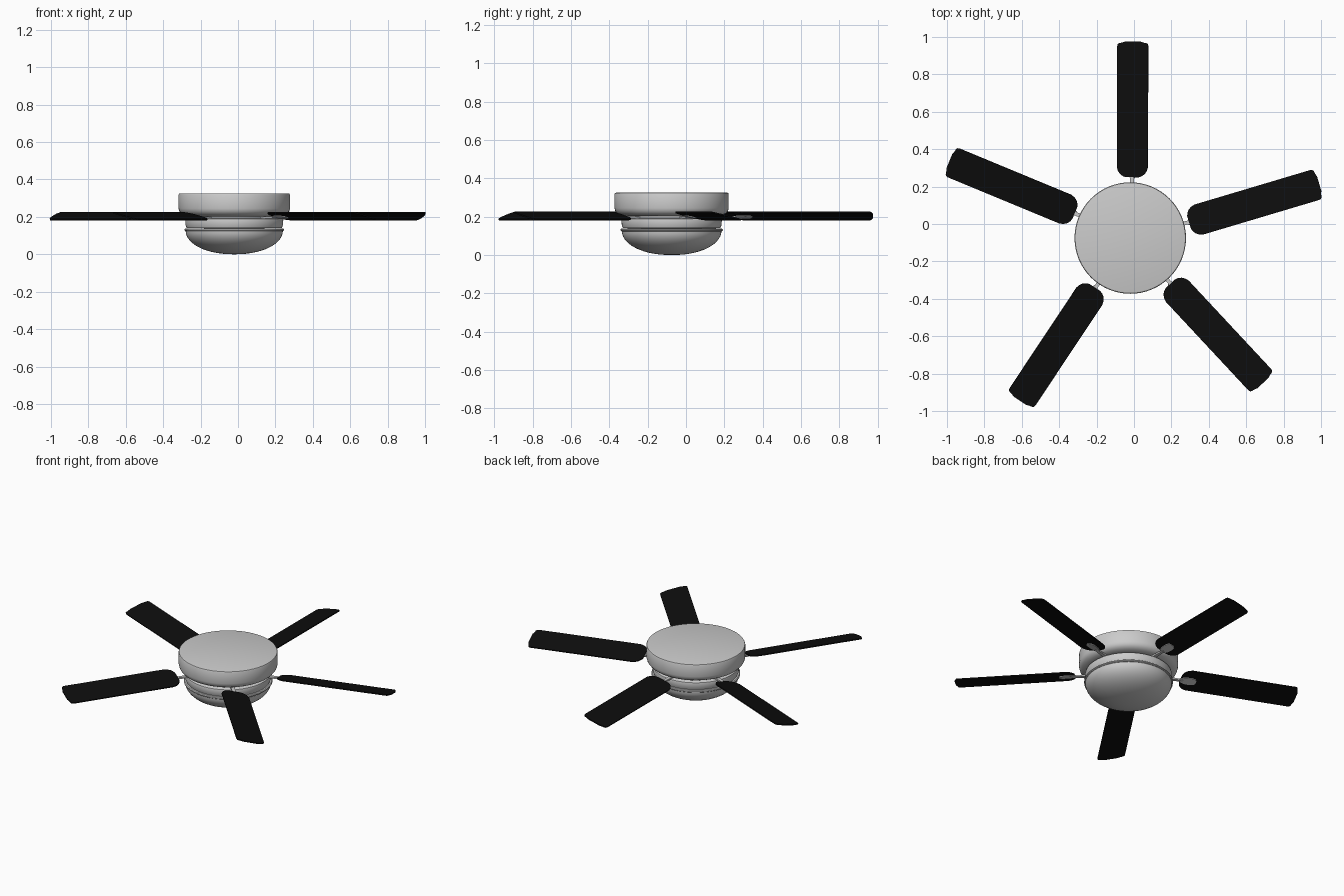
import bpy, bmesh, math
from mathutils import Matrix

if "Cube" in bpy.data.objects:
    bpy.data.objects.remove(bpy.data.objects["Cube"])

HUB = Matrix.Translation((-0.02, -0.075, 0))


def finish(name, bm, mat=None, angle=35):
    bmesh.ops.recalc_face_normals(bm, faces=bm.faces)
    me = bpy.data.meshes.new(name)
    bm.to_mesh(me)
    bm.free()
    ob = bpy.data.objects.new(name, me)
    bpy.context.collection.objects.link(ob)
    if mat:
        me.materials.append(mat)
    bpy.ops.object.select_all(action='DESELECT')
    ob.select_set(True)
    bpy.context.view_layer.objects.active = ob
    bpy.ops.object.shade_smooth_by_angle(angle=math.radians(angle))
    return ob


def lathe(name, profile, steps=64):
    bm = bmesh.new()
    vs = [bm.verts.new((r, 0, z)) for r, z in profile]
    es = [bm.edges.new(p) for p in zip(vs, vs[1:])]
    bmesh.ops.spin(bm, geom=vs + es, cent=(0, 0, 0), axis=(0, 0, 1),
                   angle=2 * math.pi, steps=steps)
    bmesh.ops.remove_doubles(bm, verts=bm.verts, dist=1e-5)
    bm.transform(HUB)
    return finish(name, bm)


def slab(name, half, thick, matrix, mat=None):
    # half outline (x, half width) mirrored across x, then thickened
    pts = half + [(x, -y) for x, y in reversed(half)]
    bm = bmesh.new()
    f = bm.faces.new([bm.verts.new((x, y, -thick / 2)) for x, y in pts])
    r = bmesh.ops.extrude_face_region(bm, geom=[f])
    bmesh.ops.translate(bm, vec=(0, 0, thick),
                        verts=[g for g in r['geom'] if isinstance(g, bmesh.types.BMVert)])
    bm.transform(matrix)
    return finish(name, bm, mat)


# Upper motor housing: drum with rounded underside
lathe("motor_housing", [(0, 0.326), (0.288, 0.326), (0.295, 0.324), (0.298, 0.318),
                        (0.298, 0.245), (0.294, 0.23), (0.284, 0.217),
                        (0.268, 0.208), (0.245, 0.203), (0, 0.203)])
# Recessed rotor where the blade irons attach
lathe("rotor", [(0, 0.206), (0.235, 0.206), (0.235, 0.185), (0, 0.185)])
# Lower switch housing and trim ring
lathe("switch_housing", [(0, 0.193), (0.252, 0.193), (0.26, 0.188), (0.262, 0.18),
                         (0.260, 0.155), (0.254, 0.14), (0, 0.138)])
lathe("trim_ring", [(0, 0.138), (0.262, 0.138), (0.267, 0.134), (0.267, 0.128),
                    (0.262, 0.124), (0, 0.124)])
# Bowl light shade
a = [math.radians(90 * i / 14) for i in range(15)]
lathe("light_bowl", [(0, 0.126)] + [(0.26 * math.cos(t) ** 0.93, 0.126 * (1 - math.sin(t)))
                                    for t in a[:-1]] + [(0, 0)])

black = bpy.data.materials.new("blade_black")
black.diffuse_color = (0.004, 0.004, 0.004, 1)
black.use_nodes = True
black.node_tree.nodes["Principled BSDF"].inputs["Base Color"].default_value = black.diffuse_color

blade_half = [(0.325, 0.035), (0.331, 0.052), (0.343, 0.068), (0.36, 0.079), (0.38, 0.085),
              (1.025, 0.085), (1.037, 0.082), (1.042, 0.074), (1.045, 0.058), (1.051, 0.04)]
plate_half = [(0.315, 0.008), (0.33, 0.018), (0.35, 0.027), (0.39, 0.029),
              (0.412, 0.024), (0.422, 0.012)]
arm_half = [(0.22, 0.022), (0.25, 0.012), (0.34, 0.009)]

for i, deg in enumerate((16.6, 89.8, 157.5, 236.4, 313.0), 1):
    turn = HUB @ Matrix.Rotation(math.radians(deg), 4, 'Z')
    pitch = Matrix.Rotation(math.radians(-13.5), 4, 'X')
    at = lambda z: turn @ Matrix.Translation((0, -0.01, z)) @ pitch
    slab(f"blade_{i}", blade_half, 0.007, at(0.204), black)
    # Blade iron: plate under the blade plus arm into the rotor
    slab(f"blade_iron_plate_{i}", plate_half, 0.006, at(0.198))
    slab(f"blade_iron_arm_{i}", arm_half, 0.010,
         turn @ Matrix.Translation((0, -0.008, 0.197)))
